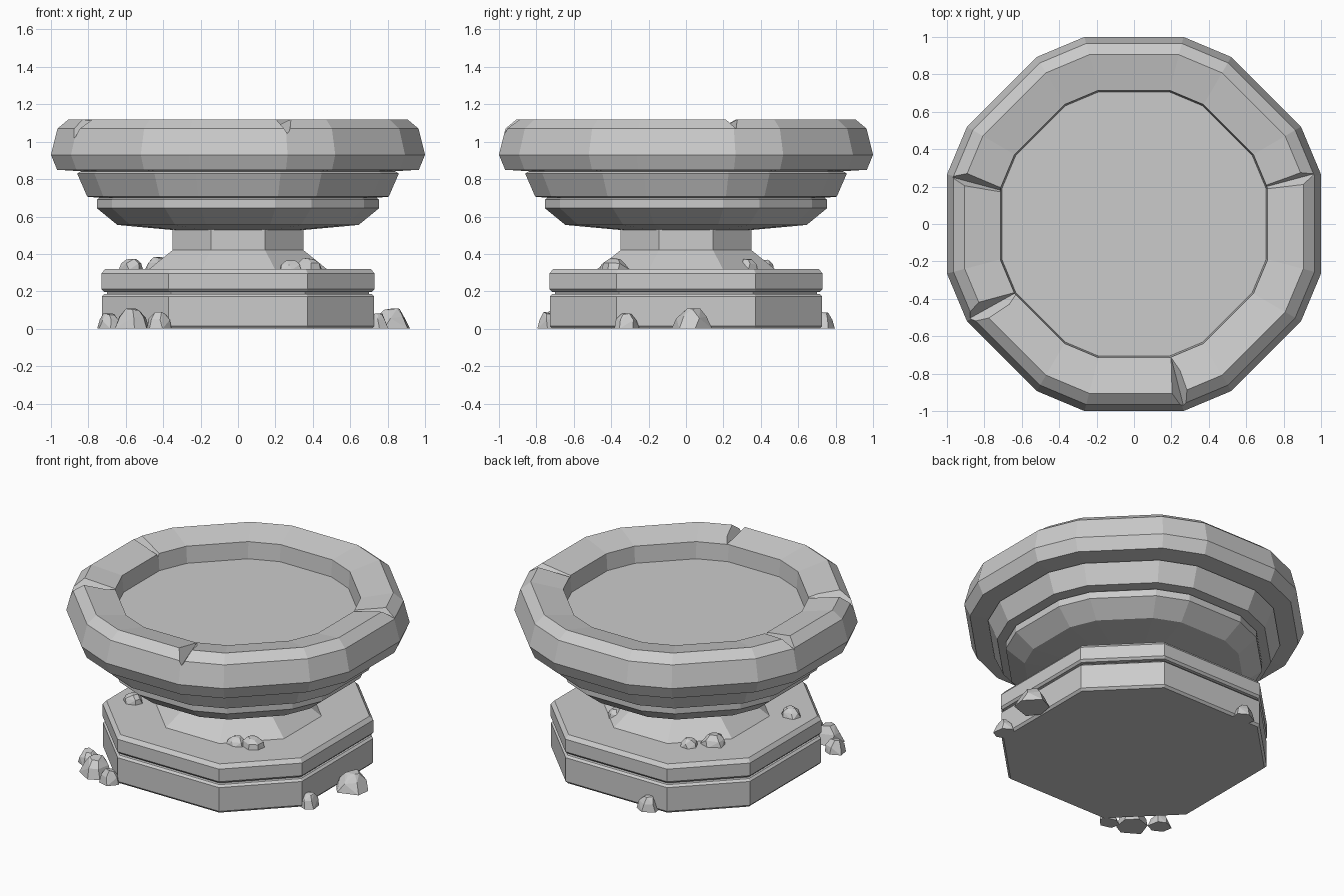
import bpy, bmesh, math, random
from mathutils import Vector

if "Cube" in bpy.data.objects:
    bpy.data.objects.remove(bpy.data.objects["Cube"])

random.seed(4)


def finish(name, bm):
    bmesh.ops.recalc_face_normals(bm, faces=bm.faces[:])
    me = bpy.data.meshes.new(name)
    bm.to_mesh(me)
    bm.free()
    ob = bpy.data.objects.new(name, me)
    bpy.context.collection.objects.link(ob)
    return ob


def polygon(corners):
    """Repeat the first-quadrant corners by quarter turns."""
    pts = []
    for q in range(4):
        for x, y in corners:
            for _ in range(q):
                x, y = -y, x
            pts.append((x, y))
    return pts


def stack(name, outline, profile):
    """Loft an outline of half width 1 through (half width, z) steps, capped."""
    bm = bmesh.new()
    n = len(outline)
    rings = [[bm.verts.new((x * w, y * w, z)) for x, y in outline] for w, z in profile]
    for a, b in zip(rings, rings[1:]):
        for i in range(n):
            j = (i + 1) % n
            bm.faces.new((a[i], a[j], b[j], b[i]))
    bm.faces.new(rings[0][::-1])
    bm.faces.new(rings[-1])
    return finish(name, bm)


def rock(name, x, y, z, rx, ry, h):
    """Chipped stone: convex hull of a jittered, tapered stack of rings."""
    bm = bmesh.new()
    turn = random.random() * 6.28
    for t, s in ((0, 1), (0.6, 0.8), (1, 0.42)):
        for i in range(6):
            a = turn + i * math.tau / 6 + random.uniform(-0.25, 0.25)
            k = s * random.uniform(0.88, 1.08)
            zz = z + h * t * (random.uniform(0.85, 1.0) if t else 1)
            bm.verts.new((x + rx * k * math.cos(a), y + ry * k * math.sin(a), zz))
    res = bmesh.ops.convex_hull(bm, input=bm.verts[:])
    junk = {g for g in res["geom_interior"] + res["geom_unused"]
            if isinstance(g, bmesh.types.BMVert)}
    bmesh.ops.delete(bm, geom=list(junk), context='VERTS')
    bmesh.ops.dissolve_limit(bm, angle_limit=0.15, verts=bm.verts[:], edges=bm.edges[:])
    return finish(name, bm)


t8 = math.tan(math.pi / 8)
octagon = polygon([(1, t8), (t8, 1)])
wide_octagon = polygon([(1, -0.51), (1, 0.51)])
bowl_outline = polygon([(1, -0.265), (1, 0.265), (0.893, 0.52), (0.52, 0.893)])
# quarter turns already supply the (0.265, 1) corner

# Base: two chamfered slabs with a groove between them
stack("base", wide_octagon, [
    (0.715, 0), (0.728, 0.015), (0.728, 0.172), (0.715, 0.185), (0.70, 0.187),
    (0.70, 0.196), (0.718, 0.198), (0.73, 0.212), (0.73, 0.295), (0.71, 0.32)])

# Pedestal column with flared foot
stack("pedestal", octagon, [(0.48, 0.315), (0.35, 0.42), (0.35, 0.54)])

# Bowl: stepped underside, heavy rim, sunken floor
bowl = stack("bowl", bowl_outline, [
    (0.35, 0.528), (0.645, 0.555), (0.755, 0.645), (0.755, 0.69), (0.74, 0.70),
    (0.806, 0.706), (0.86, 0.83), (0.84, 0.842), (0.967, 0.85), (1.0, 0.93),
    (0.965, 1.07), (0.905, 1.12), (0.715, 1.08), (0.707, 0.97)])

# Cracks: V-shaped radial cuts (angle, half width, inner tip z, outer tip z)
bm = bmesh.new()
for deg, hw, zi, zo in ((15, 0.05, 1.06, 1.07), (165, 0.05, 1.06, 1.06),
                        (-75.5, 0.065, 1.10, 1.03), (209, 0.075, 1.10, 1.0)):
    a = math.radians(deg)
    out, side = Vector((math.cos(a), math.sin(a), 0)), Vector((-math.sin(a), math.cos(a), 0))
    ends = []
    for r, tip in ((0.6, zi), (1.1, zo)):
        ends.append([bm.verts.new(out * r + side * s + Vector((0, 0, z)))
                     for s, z in ((-hw, 1.15), (hw, 1.15), (0.2 * hw, tip))])
    p, q = ends
    bm.faces.new(p)
    bm.faces.new(q[::-1])
    for i in range(3):
        j = (i + 1) % 3
        bm.faces.new((p[i], q[i], q[j], p[j]))
cutter = finish("crack_cutter", bm)
cutter.hide_render = True
mod = bowl.modifiers.new("cracks", 'BOOLEAN')
mod.operation, mod.solver, mod.object = 'DIFFERENCE', 'EXACT', cutter
bpy.context.view_layer.objects.active = bowl
bpy.ops.object.modifier_apply(modifier="cracks")
bpy.data.objects.remove(cutter)

# Rubble on the ground and on top of the base: x, y, z, radii, height
rubble = [
    (-0.56, -0.68, 0, 0.10, 0.10, 0.11), (-0.42, -0.74, 0, 0.07, 0.06, 0.09),
    (-0.69, -0.58, 0, 0.07, 0.07, 0.085), (0.82, 0.03, 0, 0.10, 0.11, 0.11),
    (0.75, -0.32, 0, 0.06, 0.07, 0.085), (-0.24, 0.74, 0, 0.07, 0.055, 0.09),
    (0.28, -0.41, 0.315, 0.065, 0.06, 0.05), (0.38, -0.38, 0.315, 0.08, 0.075, 0.065),
    (-0.57, -0.28, 0.315, 0.065, 0.06, 0.06), (-0.42, 0.31, 0.315, 0.08, 0.08, 0.07),
    (-0.32, 0.42, 0.315, 0.06, 0.06, 0.055), (0.28, 0.33, 0.315, 0.06, 0.055, 0.06)]
for i, r in enumerate(rubble):
    rock(f"rubble_{i + 1}", *r)
